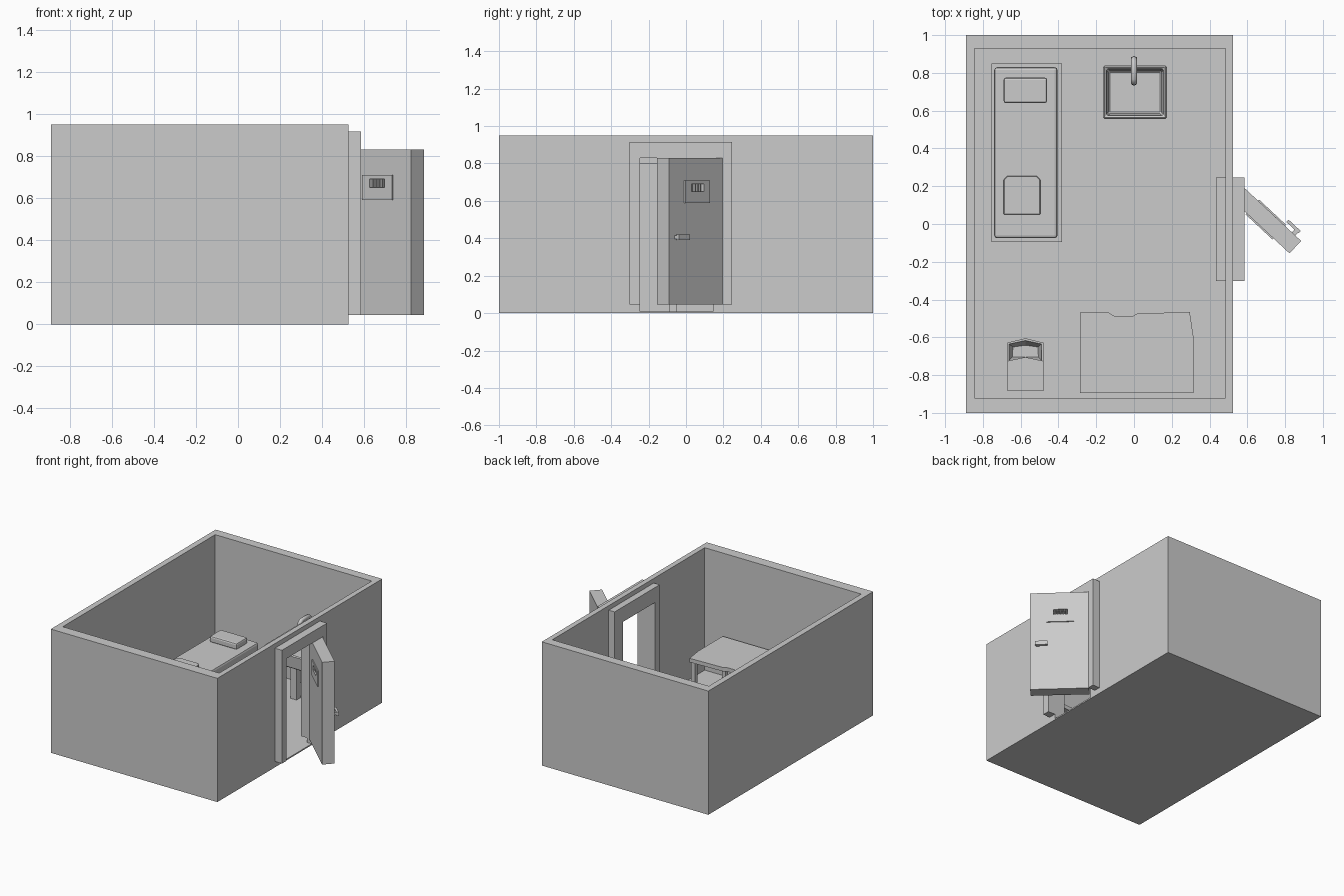
import bpy, bmesh, math
from mathutils import Matrix, Vector

if "Cube" in bpy.data.objects:
    bpy.data.objects.remove(bpy.data.objects["Cube"])


def finish(name, bm, bevel=0.0, segments=1, matrix=None):
    bmesh.ops.recalc_face_normals(bm, faces=bm.faces)
    me = bpy.data.meshes.new(name)
    bm.to_mesh(me)
    bm.free()
    ob = bpy.data.objects.new(name, me)
    bpy.context.collection.objects.link(ob)
    if matrix:
        ob.matrix_world = matrix
    if bevel:
        mod = ob.modifiers.new("bevel", "BEVEL")
        mod.width, mod.segments = bevel, segments
    return ob


def prism(name, pts, z0, z1, bevel=0.0, segments=1, matrix=None, recess=None, foot=1.0):
    """Vertical prism; recess = (rim, slope, depth), foot scales the underside."""
    bm = bmesh.new()
    top = bm.faces.new([bm.verts.new((x, y, z1)) for x, y in pts])
    mid = top.calc_center_median()
    low = [bm.verts.new((mid.x + (x - mid.x) * foot, mid.y + (y - mid.y) * foot, z0)) for x, y in pts]
    up = list(top.verts)
    bm.faces.new(low[::-1])
    n = len(pts)
    for i in range(n):
        j = (i + 1) % n
        bm.faces.new((up[i], low[i], low[j], up[j]))
    bmesh.ops.recalc_face_normals(bm, faces=bm.faces)
    if recess:
        rim, slope, depth = recess
        bmesh.ops.inset_region(bm, faces=[top], thickness=rim)
        bmesh.ops.inset_region(bm, faces=[top], thickness=slope)
        bmesh.ops.translate(bm, verts=list(top.verts), vec=(0, 0, -depth))
    return finish(name, bm, bevel, segments, matrix)


def box(name, x, y, z, **kw):
    pts = [(x[0], y[0]), (x[1], y[0]), (x[1], y[1]), (x[0], y[1])]
    return prism(name, pts, z[0], z[1], **kw)


def cut(ob, *cutters):
    for c in cutters:
        mod = ob.modifiers.new("cut", "BOOLEAN")
        mod.operation, mod.solver, mod.object = 'DIFFERENCE', 'EXACT', c
        bpy.context.view_layer.objects.active = ob
        bpy.ops.object.modifier_apply(modifier=mod.name)
        bpy.data.objects.remove(c)


def legs(name, xs, ys, z, s):
    for i, x in enumerate(xs):
        for j, y in enumerate(ys):
            box(f"{name}_{i}{j}", (x - s, x + s), (y - s, y + s), z)


# Open-topped room with a doorway in the right wall
room = box("room_walls", (-0.89, 0.525), (-1, 1), (0, 0.95))
cut(room,
    box("room_void", (-0.845, 0.485), (-0.92, 0.93), (0.01, 1.2)),
    box("doorway_void", (0.40, 0.70), (-0.245, 0.145), (0.01, 0.80)))

# Door frame: stepped rebate on the hinge side and the head
frame = box("door_frame", (0.435, 0.585), (-0.302, 0.245), (0.045, 0.915))
cut(frame,
    box("inner_opening", (0.40, 0.70), (-0.245, 0.145), (0, 0.80)),
    box("rebate", (0.51, 0.70), (-0.245, 0.195), (0, 0.83)))

# Open door leaf: local x along the leaf, local y is the outer face normal
hinge = Matrix.Translation((0.58, 0.195, 0)) @ Matrix.Rotation(math.atan2(-0.285, 0.305), 4, 'Z')
T = 0.09
leaf = box("door_leaf", (0, 0.417), (-T, 0), (0.045, 0.83), matrix=hinge)
plates = [box("window_plate_" + s, (0.105, 0.30), y, (0.59, 0.71), matrix=hinge)
          for s, y in (("outer", (-0.002, 0.008)), ("inner", (-T - 0.008, -T + 0.002)))]
bpy.context.view_layer.update()
for ob in [leaf] + plates:
    slot = box("slot_void", (0.152, 0.252), (-0.2, 0.1), (0.65, 0.69), matrix=hinge)
    bpy.context.view_layer.update()
    cut(ob, slot)
for i in range(4):
    u = 0.172 + i * 0.02
    box(f"window_bar_{i}", (u - 0.003, u + 0.003), (-T, 0), (0.648, 0.692), matrix=hinge)
box("handle_post", (0.35, 0.375), (-0.002, 0.025), (0.395, 0.415), matrix=hinge)
box("handle_bar", (0.292, 0.38), (0.02, 0.037), (0.39, 0.42), matrix=hinge)

# Bed
box("bed_frame", (-0.755, -0.38), (-0.095, 0.85), (0.15, 0.21))
legs("bed_leg", (-0.73, -0.405), (-0.07, 0.825), (0.01, 0.15), 0.02)
box("mattress", (-0.74, -0.405), (-0.075, 0.83), (0.21, 0.28), bevel=0.015, segments=2)
box("pillow", (-0.69, -0.46), (0.64, 0.775), (0.275, 0.325), bevel=0.012, segments=2)
prism("folded_blanket", [(-0.69, 0.05), (-0.495, 0.05), (-0.495, 0.235), (-0.515, 0.255),
                         (-0.67, 0.255), (-0.69, 0.235)], 0.275, 0.31, bevel=0.004)

# Pedestal sink
box("sink_basin", (-0.165, 0.175), (0.555, 0.84), (0.30, 0.41),
    bevel=0.008, recess=(0.025, 0.018, 0.08), foot=0.9)
box("sink_pedestal", (-0.025, 0.025), (0.675, 0.725), (0.01, 0.31))

# Faucet swept along a hooked path
cu = bpy.data.curves.new("faucet", "CURVE")
cu.dimensions, cu.bevel_depth, cu.bevel_resolution, cu.use_fill_caps = '3D', 0.016, 2, True
path = [(0, 0.873, 0.33), (0, 0.873, 0.56), (0, 0.855, 0.58), (0, 0.77, 0.58), (0, 0.75, 0.565), (0, 0.748, 0.51)]
sp = cu.splines.new('POLY')
sp.points.add(len(path) - 1)
for p, co in zip(sp.points, path):
    p.co = (*co, 1)
bpy.context.collection.objects.link(bpy.data.objects.new("faucet", cu))
box("faucet_mount", (-0.015, 0.015), (0.82, 0.885), (0.33, 0.37))

# Toilet with pointed bowl and cistern
prism("toilet_bowl", [(-0.67, -0.73), (-0.48, -0.73), (-0.48, -0.628), (-0.575, -0.605), (-0.67, -0.628)],
      0.01, 0.22, recess=(0.012, 0.025, 0.08), foot=0.8)
prism("toilet_cistern", [(-0.67, -0.885), (-0.48, -0.885), (-0.48, -0.725), (-0.575, -0.705), (-0.67, -0.725)],
      0.01, 0.40)

# Desk with a shallow notch in the front edge
prism("desk_top", [(-0.285, -0.895), (0.315, -0.895), (0.315, -0.60), (0.295, -0.465), (0.015, -0.475),
                   (-0.01, -0.49), (-0.10, -0.49), (-0.135, -0.468), (-0.285, -0.468)], 0.295, 0.325)
legs("desk_leg", (-0.265, 0.28), (-0.875, -0.50), (0.01, 0.30), 0.015)
